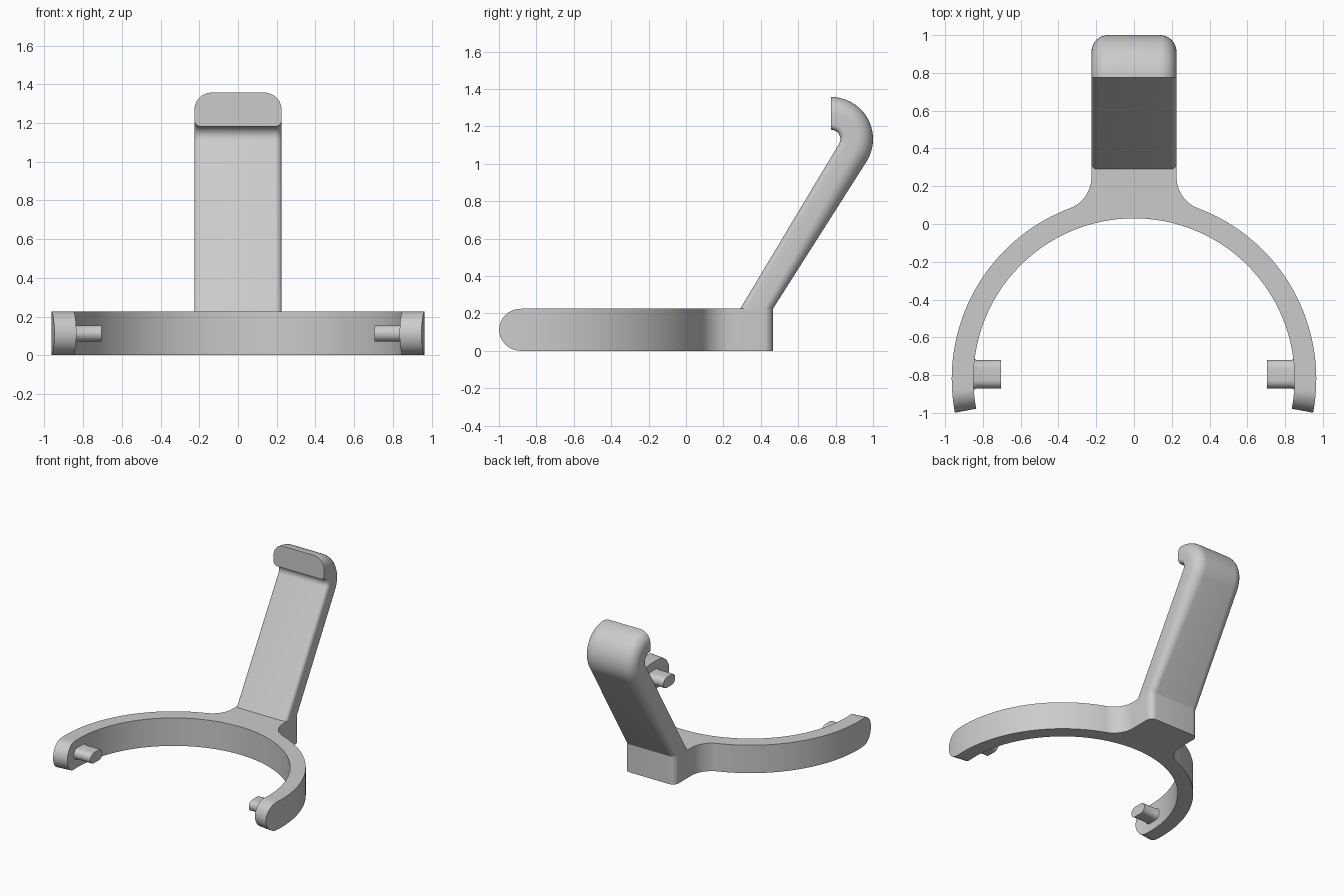
import bpy, bmesh
from math import sin, cos, pi, radians, atan2, hypot

if "Cube" in bpy.data.objects:
    bpy.data.objects.remove(bpy.data.objects["Cube"])

H = 0.225                      # height of the clip band
RC = -0.82                     # y of the band centre
RI, RO = 0.85, 0.965           # band radii
W = 0.225                      # half width of neck and arm

grey = bpy.data.materials.new("light grey")
grey.diffuse_color = (0.6, 0.6, 0.6, 1)
grey.use_nodes = True
grey.node_tree.nodes["Principled BSDF"].inputs["Base Color"].default_value = grey.diffuse_color


def loft(name, rings):
    """Skin a list of closed point rings and cap both ends."""
    bm = bmesh.new()
    rows = [[bm.verts.new(p) for p in ring] for ring in rings]
    n = len(rows[0])
    for a, b in zip(rows, rows[1:]):
        for i in range(n):
            j = (i + 1) % n
            bm.faces.new((a[i], a[j], b[j], b[i]))
    bm.faces.new(rows[0])
    bm.faces.new(rows[-1])
    bmesh.ops.recalc_face_normals(bm, faces=bm.faces)
    me = bpy.data.meshes.new(name)
    bm.to_mesh(me)
    bm.free()
    me.materials.append(grey)
    ob = bpy.data.objects.new(name, me)
    bpy.context.collection.objects.link(ob)
    bpy.ops.object.select_all(action='DESELECT')
    ob.select_set(True)
    bpy.context.view_layer.objects.active = ob
    bpy.ops.object.shade_smooth_by_angle(angle=radians(30))
    return ob


def arc(cx, cy, r, a0, a1, n):
    """Points on an arc, angles in degrees."""
    return [(cx + r * cos(radians(a0 + (a1 - a0) * i / n)),
             cy + r * sin(radians(a0 + (a1 - a0) * i / n))) for i in range(n + 1)]


# Clip band: open ring whose two ends are fully rounded in height
end = radians(-10.7)
r = H / 2
tip = []
for i in range(13):
    phi = radians(2 + 88 * i / 12)
    tip.append((end + r * (1 - cos(phi)) / 0.91, r * sin(phi)))
a0, a1 = tip[-1][0], pi - tip[-1][0]
stations = tip + [(a0 + (a1 - a0) * i / 96, r) for i in range(1, 96)]
stations += [(pi - a, h) for a, h in reversed(tip)]
loft("clip_band", [[(q * cos(a), RC + q * sin(a), r + s * h)
                    for q, s in ((RI, -1), (RO, -1), (RO, 1), (RI, 1))]
                   for a, h in stations])

# Neck: block behind the band, blended into it by fillets
fx, fy, fr = 0.404, 0.25, 0.179
t = atan2(fy - RC, fx) * 180 / pi
half = arc(0, RC, RO, 90, t, 8)
half += arc(fx, fy, fr, 180 + t, 180, 12)[1:]
half += arc(W - 0.05, 0.415, 0.05, 0, 90, 6)
outline = half + [(-x, y) for x, y in reversed(half[1:])]
loft("neck", [[(x, y, z) for x, y in outline] for z in (0, H)])


# Arm: leaning strap that ends in a forward hook
def arm_section(inner, outer, r_in, r_out):
    dy, dz = outer[0] - inner[0], outer[1] - inner[1]
    d = hypot(dy, dz)
    side = arc(W - r_in, r_in, r_in, -90, 0, 6)
    side += arc(W - r_out, d - r_out, r_out, 0, 90, 10)
    pts = side + [(-x, v) for x, v in reversed(side)]
    return [(x, inner[0] + dy * v / d, inner[1] + dz * v / d) for x, v in pts]


cy, cz = 0.775, 1.132
rings = [arm_section((0.29, H), (0.465, H), 0.03, 0.05)]
for pi_, po in zip(arc(cy, cz, 0.05, -31.7, 90, 24), arc(cy, cz, 0.225, -31.7, 90, 24)):
    rings.append(arm_section(pi_, po, 0.03, 0.088))
loft("hooked_arm", rings)

# Pivot pegs: flattened round pins with a slight flare at the band
peg = arc(0.033, 0, 0.042, -90, 90, 12) + arc(-0.033, 0, 0.042, 90, 270, 12)
for side, name in ((1, "right_peg"), (-1, "left_peg")):
    loft(name, [[(side * x, -0.795 + u * k, r + v * k) for u, v in peg]
                for x, k in ((0.705, 1), (0.835, 1), (0.85, 1.12), (0.88, 1.12))])
